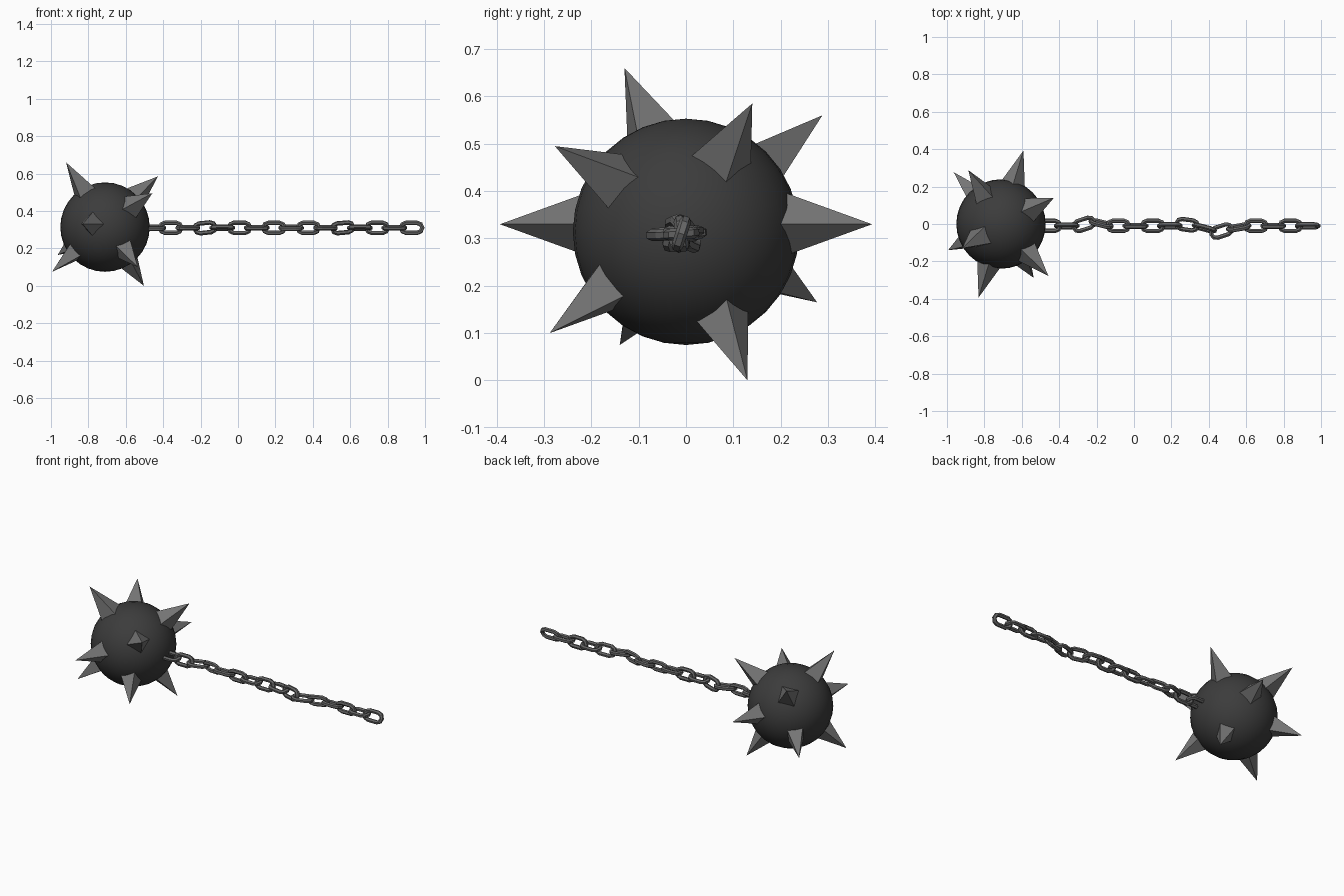
import bpy, bmesh
from math import cos, sin, pi, radians
from mathutils import Vector, Matrix, Euler

if "Cube" in bpy.data.objects:
    bpy.data.objects.remove(bpy.data.objects["Cube"])


def material(name, v):
    m = bpy.data.materials.new(name)
    m.diffuse_color = (v, v, v, 1)
    m.use_nodes = True
    m.node_tree.nodes["Principled BSDF"].inputs["Base Color"].default_value = m.diffuse_color
    return m


dark = material("dark_iron", 0.045)
steel = material("steel", 0.18)
chain_mat = material("chain_iron", 0.13)


def add_object(name, mesh, mat, matrix=Matrix()):
    ob = bpy.data.objects.new(name, mesh)
    if not mesh.materials:
        mesh.materials.append(mat)
    ob.matrix_world = matrix
    bpy.context.collection.objects.link(ob)
    return ob


# Smooth iron ball
bm = bmesh.new()
bmesh.ops.create_uvsphere(bm, u_segments=32, v_segments=16, radius=0.239)
for f in bm.faces:
    f.smooth = True
mesh = bpy.data.meshes.new("ball")
bm.to_mesh(mesh)
bm.free()
add_object("ball", mesh, dark, Matrix.Translation((-0.711, 0, 0.314)))

# Four-sided spikes in opposite pairs, leaving the chain axis free
CENTRE = Vector((-0.711, 0, 0.33))
BASE = 0.2
tips = [(-0.12, -0.393, 0), (-0.208, -0.13, 0.33), (0.283, 0.14, 0.255),
        (0.253, -0.277, 0.165), (-0.175, 0.288, 0.23)]
for i, tip in enumerate(tips):
    for side in (1, -1):
        d = Vector(tip) * side
        length = d.length - BASE
        bm = bmesh.new()
        bmesh.ops.create_cone(bm, cap_ends=True, segments=4, radius1=0.073,
                              radius2=0, depth=length)
        bmesh.ops.remove_doubles(bm, verts=bm.verts, dist=1e-5)
        # point the cone along x, then swing it to its direction
        bm.transform(Matrix.Translation((BASE + length / 2, 0, 0))
                     @ Matrix.Rotation(pi / 2, 4, 'Y'))
        mesh = bpy.data.meshes.new("spike")
        bm.to_mesh(mesh)
        bm.free()
        turn = Vector((1, 0, 0)).rotation_difference(d).to_matrix().to_4x4()
        add_object(f"spike_{i}_{'a' if side > 0 else 'b'}", mesh, steel,
                   Matrix.Translation(CENTRE) @ turn)

# One chain link: a stadium path with a six-sided wire
WIRE, HALF_W, STRAIGHT = 0.0125, 0.0275, 0.03
curve = bpy.data.curves.new("link_path", 'CURVE')
curve.dimensions = '3D'
curve.bevel_depth = WIRE
curve.bevel_resolution = 1
points = []
for end in (0, 1):
    for k in range(5):
        a = -pi / 2 + k * pi / 4 + end * pi
        points.append((HALF_W * cos(a) + (STRAIGHT, -STRAIGHT)[end],
                       0, HALF_W * sin(a), 1))
spline = curve.splines.new('POLY')
spline.points.add(len(points) - 1)
for p, co in zip(spline.points, points):
    p.co = co
spline.use_cyclic_u = True
spline.use_smooth = False
helper = bpy.data.objects.new("link_helper", curve)
bpy.context.collection.objects.link(helper)
deps = bpy.context.evaluated_depsgraph_get()
link_mesh = bpy.data.meshes.new_from_object(helper.evaluated_get(deps))
bpy.data.objects.remove(helper)
for f in link_mesh.polygons:
    f.use_smooth = False

# Chain: alternate links turned a quarter, a few hanging slightly askew
# link: (sideways shift, yaw degrees, pitch degrees)
askew = {4: (-0.008, 10, -5), 5: (-0.028, 18, 0), 6: (-0.012, -15, 0),
         7: (0.006, -8, 0), 12: (0.012, -14, -6), 13: (0.008, 18, 0)}
rolls = [-18, 5, 8, -10, 20, 6, -14, 12]
for i in range(16):
    dy, yaw, pitch = askew.get(i, (0, 0, 0))
    roll = rolls[i % 8] + (90 if i % 2 else 0)
    rot = Euler((radians(roll), radians(pitch), radians(yaw))).to_matrix().to_4x4()
    place = Matrix.Translation((0.928 - 0.092 * i, -0.01 + dy, 0.31))
    add_object(f"chain_link_{i}", link_mesh, chain_mat, place @ rot)
